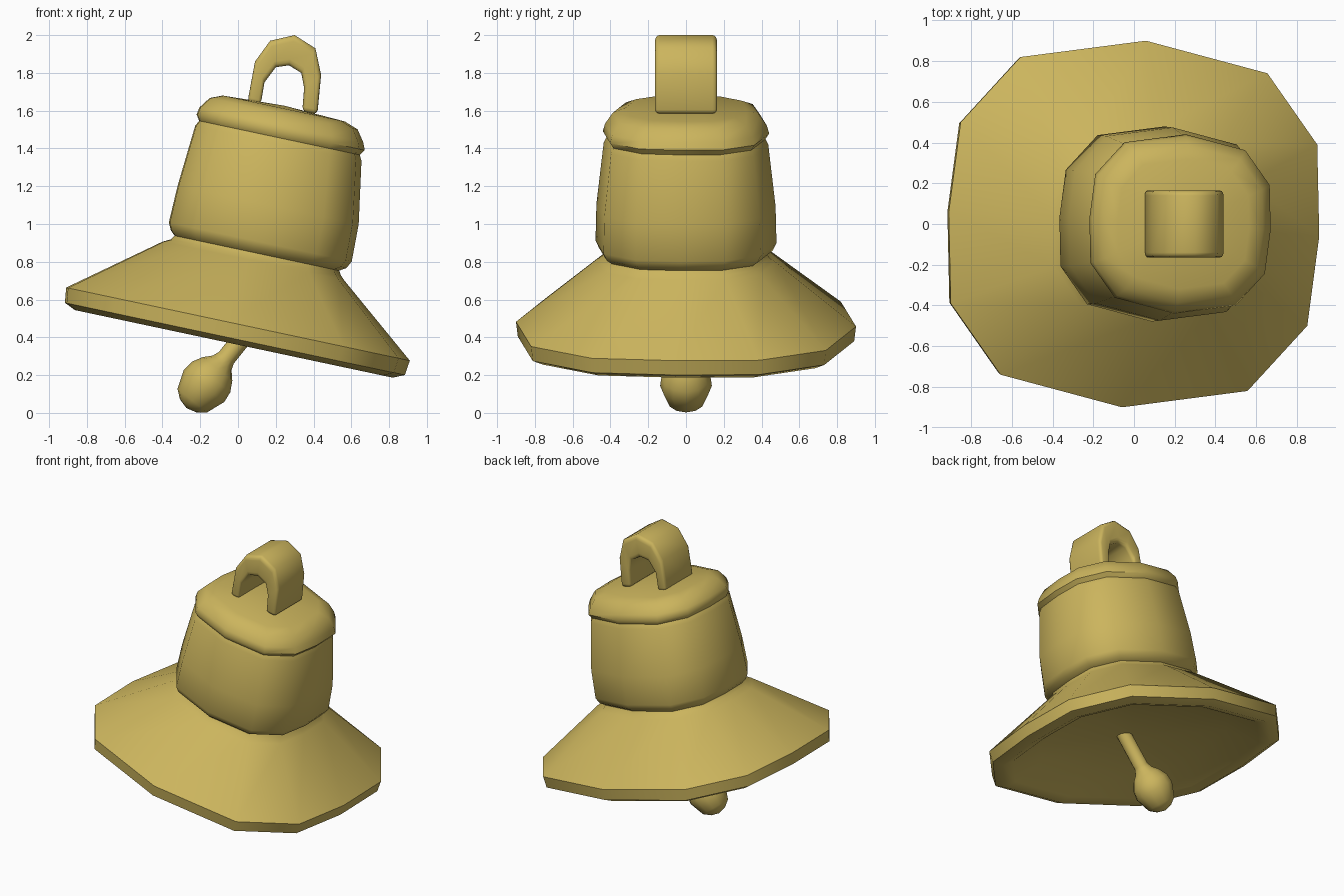
import bpy, bmesh, math
from mathutils import Matrix, Vector

if "Cube" in bpy.data.objects:
    bpy.data.objects.remove(bpy.data.objects["Cube"])

brass = bpy.data.materials.new("brass")
brass.diffuse_color = (0.60, 0.46, 0.11, 1)
brass.use_nodes = True
brass.node_tree.nodes["Principled BSDF"].inputs["Base Color"].default_value = brass.diffuse_color


def finish(name, bm, angle, bevel=0):
    bmesh.ops.recalc_face_normals(bm, faces=bm.faces)
    me = bpy.data.meshes.new(name)
    bm.to_mesh(me)
    bm.free()
    ob = bpy.data.objects.new(name, me)
    bpy.context.collection.objects.link(ob)
    me.materials.append(brass)
    bpy.ops.object.select_all(action='DESELECT')
    ob.select_set(True)
    bpy.context.view_layer.objects.active = ob
    if bevel:
        m = ob.modifiers.new("bevel", 'BEVEL')
        m.width, m.segments = bevel, 3
        m.limit_method, m.angle_limit = 'ANGLE', math.radians(60)
        bpy.ops.object.modifier_apply(modifier=m.name)
    bpy.ops.object.shade_smooth_by_angle(angle=math.radians(angle))
    return ob


def loft(name, section, profile, matrix, angle):
    """Stack scaled copies of a section; profile rows are (radius, height, x shift)."""
    bm = bmesh.new()
    rings = []
    for r, h, dx in profile:
        if r == 0:
            rings.append([bm.verts.new(matrix @ Vector((dx, 0, h)))] * len(section))
        else:
            rings.append([bm.verts.new(matrix @ Vector((x * r + dx, y * r, h)))
                          for x, y in section])
    n = len(section)
    for a, b in zip(rings, rings[1:]):
        for i in range(n):
            j = (i + 1) % n
            quad = list(dict.fromkeys((a[i], a[j], b[j], b[i])))
            if len(quad) > 2:
                bm.faces.new(quad)
    return finish(name, bm, angle)


# Bell: uneven twelve-sided section, point-symmetric, tilted to the right
half = [(0.93, -0.06), (0.92, 0.39), (0.67, 0.74), (0.06, 0.90), (-0.57, 0.82), (-0.87, 0.50)]
section = [(x / 0.93, y / 0.93) for x, y in half + [(-x, -y) for x, y in half]]
tilt = Matrix.Translation((0, 0, 0.47)) @ Matrix.Rotation(math.radians(12), 4, 'Y')
bell_profile = [
    (0, 0.02, 0), (0.60, 0.02, 0), (0.79, -0.085, 0), (0.86, -0.107, 0),
    (0.92, -0.08, 0), (0.93, 0, 0),                                   # rim
    (0.49, 0.345, 0.01), (0.46, 0.365, 0.02), (0.445, 0.388, 0.02),   # flare and neck
    (0.475, 0.41, 0.025), (0.495, 0.45, 0.025), (0.49, 0.65, 0.025),  # waist
    (0.45, 0.98, 0.01), (0.435, 1.01, 0.01), (0.455, 1.04, 0.01),     # groove
    (0.443, 1.08, 0.005), (0.40, 1.14, 0.005), (0.33, 1.167, 0), (0, 1.182, 0)]
loft("bell_body", section, bell_profile, tilt, 50)

# Clapper: rod and bulb swung to the left
circle = [(math.cos(2 * math.pi * i / 12), math.sin(2 * math.pi * i / 12)) for i in range(12)]
swing = Matrix.Translation((-0.18, 0, 0.143)) @ Matrix.Rotation(math.atan2(0.62, 0.78), 4, 'Y')
clapper_profile = [(r, h, 0) for r, h in (
    (0, -0.15), (0.055, -0.135), (0.10, -0.10), (0.137, 0), (0.13, 0.06),
    (0.10, 0.115), (0.063, 0.155), (0.05, 0.19), (0.05, 0.46), (0, 0.46))]
loft("clapper", circle, clapper_profile, swing, 60)

# Hanging loop: wide arch strip with rounded edges
outer = [(0.05, 1.645), (0.09, 1.86), (0.17, 1.97), (0.30, 2.0), (0.41, 1.93), (0.44, 1.79), (0.42, 1.58)]
inner = [(0.12, 1.63), (0.14, 1.75), (0.20, 1.83), (0.27, 1.84), (0.335, 1.80), (0.35, 1.72), (0.34, 1.595)]
bm = bmesh.new()
rows = [[bm.verts.new((x, y, z)) for (x, z), y in
         ((o, -0.165), (o, 0.165), (i, 0.165), (i, -0.165))] for o, i in zip(outer, inner)]
for a, b in zip(rows, rows[1:]):
    for k in range(4):
        m = (k + 1) % 4
        bm.faces.new((a[k], a[m], b[m], b[k]))
bm.faces.new(rows[0])
bm.faces.new(rows[-1])
finish("hanging_loop", bm, 60, 0.025)
